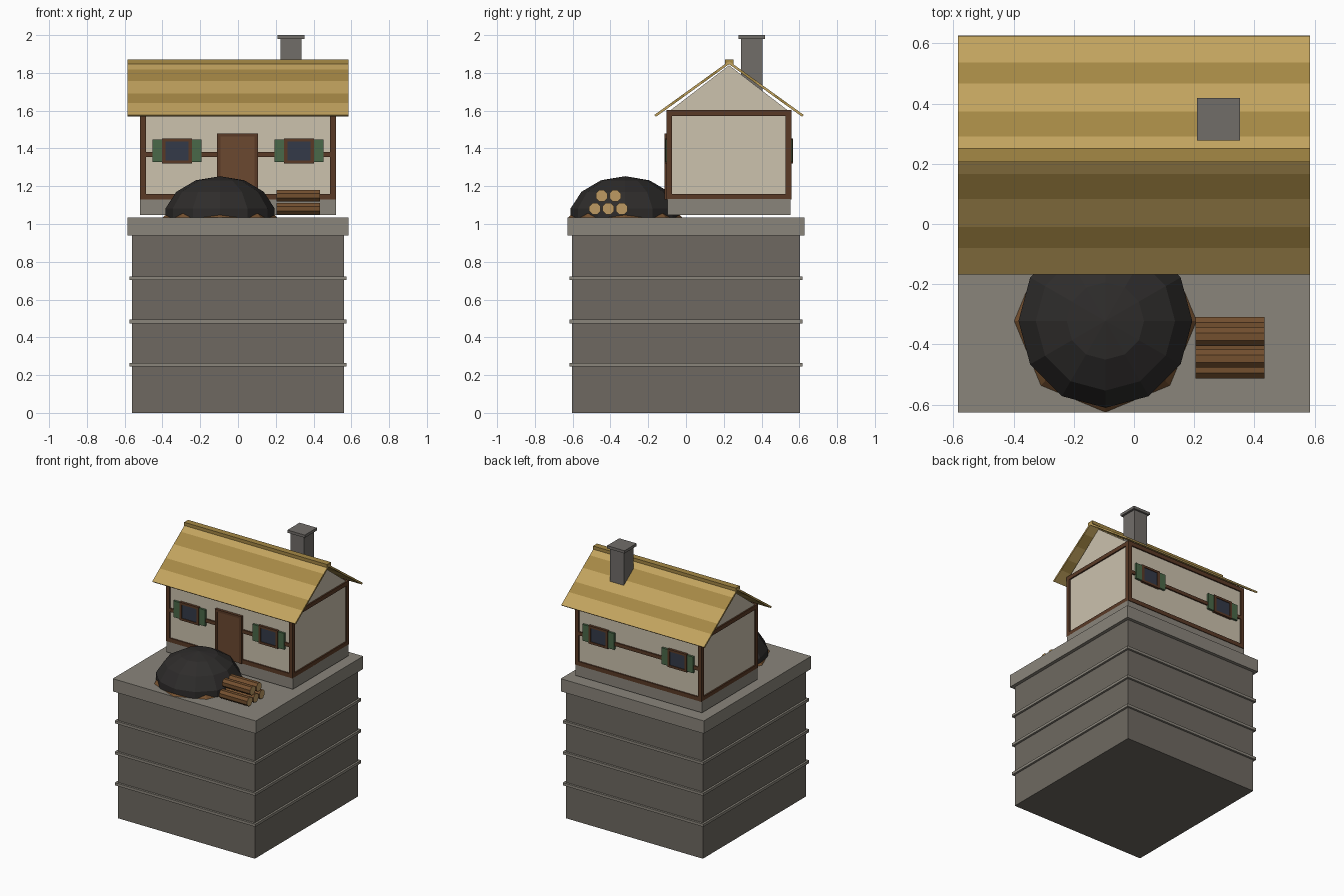
import bpy, bmesh
from math import radians, pi
from mathutils import Matrix, Vector

if "Cube" in bpy.data.objects:
    bpy.data.objects.remove(bpy.data.objects["Cube"])


def mat(name, hexcol):
    m = bpy.data.materials.new(name)
    rgb = [int(hexcol[i:i + 2], 16) / 255 for i in (0, 2, 4)]
    m.diffuse_color = [((c + 0.055) / 1.055) ** 2.4 for c in rgb] + [1]
    m.use_nodes = True
    m.node_tree.nodes["Principled BSDF"].inputs["Base Color"].default_value = m.diffuse_color
    return m


STONE = mat("stone", "6E6961")
PALE = mat("pale_stone", "8A857B")
CREAM = mat("plaster", "CCC2AE")
TIMBER = mat("timber", "5A3A26")
DOOR = mat("door_wood", "6B4830")
GREEN = mat("shutter_green", "4A6848")
GLASS = mat("glass", "333A48")
STRAW = mat("straw", "C2A35E")
STRAW_DARK = mat("straw_dark", "A58845")
COAL = mat("coal", "2E2C2B")
BARK = mat("bark", "74502F")
CUT = mat("cut_wood", "BE9A62")
CHIM = mat("chimney_stone", "716D69")


def finish(name, bm, *mats):
    bmesh.ops.recalc_face_normals(bm, faces=bm.faces)
    me = bpy.data.meshes.new(name)
    bm.to_mesh(me)
    bm.free()
    for m in mats:
        me.materials.append(m)
    ob = bpy.data.objects.new(name, me)
    bpy.context.collection.objects.link(ob)
    return ob


def box(name, x, y, z, m):
    """Box from (min, max) pairs."""
    bm = bmesh.new()
    c = [(a + b) / 2 for a, b in (x, y, z)]
    s = [b - a for a, b in (x, y, z)]
    bmesh.ops.create_cube(bm, size=1, matrix=Matrix.Translation(c) @ Matrix.Diagonal((*s, 1)))
    return finish(name, bm, m)


def prism(name, profile, x0, x1, m):
    """Extrude a (y, z) profile along x."""
    bm = bmesh.new()
    f = bm.faces.new([bm.verts.new((x0, y, z)) for y, z in profile])
    r = bmesh.ops.extrude_face_region(bm, geom=[f])
    vs = [g for g in r["geom"] if isinstance(g, bmesh.types.BMVert)]
    bmesh.ops.translate(bm, verts=vs, vec=(x1 - x0, 0, 0))
    return finish(name, bm, m)


# Stone tower with bands and top slab
box("tower", (-0.56, 0.56), (-0.603, 0.603), (0, 0.94), STONE)
for i, z in enumerate((0.255, 0.484, 0.713)):
    box(f"tower_band_{i}", (-0.575, 0.575), (-0.618, 0.618), (z - 0.01, z + 0.01), PALE)
box("top_slab", (-0.585, 0.585), (-0.627, 0.627), (0.94, 1.034), PALE)

# House body
X, Y0, Y1 = 0.518, -0.103, 0.558      # outer faces of the timber frame
YC = 0.228                            # ridge line
box("plinth", (-X, X), (Y0 + 0.005, Y1 - 0.005), (1.048, 1.132), PALE)
box("walls", (-X + 0.01, X - 0.01), (Y0 + 0.01, Y1 - 0.01), (1.13, 1.6), CREAM)
prism("gable", [(-0.085, 1.6), (0.541, 1.6), (YC, 1.84)], -X + 0.01, X - 0.01, CREAM)

# Timber frame
W = 0.03
for sx in (-1, 1):
    xs = sorted((sx * X, sx * (X - W)))
    for n, y in (("front", (Y0, Y0 + W)), ("back", (Y1 - W, Y1))):
        box(f"{n}_post", xs, y, (1.13, 1.6), TIMBER)
    for n, z in (("sill", 1.13), ("plate", 1.573)):
        box(f"side_{n}", xs, (Y0, Y1), (z, z + W), TIMBER)
for side, y in (("front", (Y0, Y0 + W)), ("back", (Y1 - W, Y1))):
    for n, z in (("sill", 1.13), ("plate", 1.573)):
        box(f"{side}_{n}", (-X, X), y, (z, z + W), TIMBER)
    box(f"{side}_rail", (-X, X), y, (1.354, 1.38), TIMBER)

# Windows with shutters on front and back
for side, wall, s in (("front", Y0 + 0.01, -1), ("back", Y1 - 0.01, 1)):
    def out(d):
        return sorted((wall - s * 0.01, wall + s * d))
    for cx in (-0.323, 0.323):
        box(f"{side}_glass", (cx - 0.065, cx + 0.065), out(0.013), (1.33, 1.443), GLASS)
        for sx in (-1, 1):
            a, b, c = (cx + sx * d for d in (0.06, 0.079, 0.13))
            box(f"{side}_window_jamb", sorted((a, b)), out(0.018), (1.32, 1.453), TIMBER)
            box(f"{side}_shutter", sorted((b, c)), out(0.016), (1.327, 1.447), GREEN)
        for n, z in (("bottom", 1.32), ("top", 1.437)):
            box(f"{side}_window_{n}", (cx - 0.07, cx + 0.07), out(0.018), (z, z + 0.016), TIMBER)

# Door and its frame
box("door", (-0.092, 0.088), (Y0 - 0.006, Y0 + 0.02), (1.13, 1.465), DOOR)
for x in ((-0.11, -0.092), (0.088, 0.106)):
    box("door_jamb", x, (Y0 - 0.01, Y0 + 0.02), (1.13, 1.48), TIMBER)
box("door_lintel", (-0.11, 0.106), (Y0 - 0.01, Y0 + 0.02), (1.463, 1.48), TIMBER)

# Thatched roof in alternating courses
SLOPE = 0.285 / 0.396
steps = (0, 0.062, 0.145, 0.238, 0.308, 0.396)   # distance from the ridge
for s in (-1, 1):
    for i, (a, b) in enumerate(zip(steps, steps[1:])):
        za, zb = 1.862 - a * SLOPE, 1.862 - b * SLOPE
        last = 0.01 if i == 4 else 0
        prism("roof_course", [(YC + s * a, za), (YC + s * b, zb),
                              (YC + s * (b - last), zb - 0.016 + last * SLOPE),
                              (YC + s * a, za - 0.016)],
              -0.584, 0.584, STRAW_DARK if i % 2 else STRAW)
box("ridge_cap", (-0.584, 0.584), (YC - 0.022, YC + 0.024), (1.848, 1.872), STRAW_DARK)

# Chimney
box("chimney", (0.225, 0.336), (0.29, 0.405), (1.69, 1.982), CHIM)
box("chimney_cap", (0.21, 0.352), (0.277, 0.419), (1.98, 2.0), CHIM)

# Coal heap: low-poly dome on an octagonal base
bm = bmesh.new()
bmesh.ops.create_uvsphere(bm, u_segments=12, v_segments=7, radius=1)
bmesh.ops.bisect_plane(bm, geom=bm.verts[:] + bm.edges[:] + bm.faces[:],
                       plane_co=(0, 0, 0), plane_no=(0, 0, 1), clear_inner=True)
bmesh.ops.holes_fill(bm, edges=[e for e in bm.edges if e.is_boundary])
bmesh.ops.transform(bm, verts=bm.verts, matrix=Matrix.Translation((-0.095, -0.322, 1.034))
                    @ Matrix.Diagonal((0.296, 0.296, 0.219, 1)))
finish("coal_heap", bm, COAL)
bm = bmesh.new()
bmesh.ops.create_cone(bm, cap_ends=True, segments=8, radius1=0.303, radius2=0.28, depth=0.022,
                      matrix=Matrix.Translation((-0.095, -0.322, 1.045)))
finish("heap_base", bm, BARK)

# Stacked logs
for i, (y, z) in enumerate([(-0.482, 1.081), (-0.411, 1.081), (-0.34, 1.081),
                            (-0.447, 1.149), (-0.375, 1.149)]):
    bm = bmesh.new()
    bmesh.ops.create_cone(bm, cap_ends=True, segments=8, radius1=0.033, radius2=0.033, depth=0.23,
                          matrix=Matrix.Translation((0.319, y, z)) @ Matrix.Rotation(pi / 2, 4, 'Y')
                          @ Matrix.Rotation(radians(22.5), 4, 'Z'))
    for f in bm.faces:
        f.material_index = int(len(f.verts) > 4)
    finish(f"log_{i}", bm, BARK, CUT)
